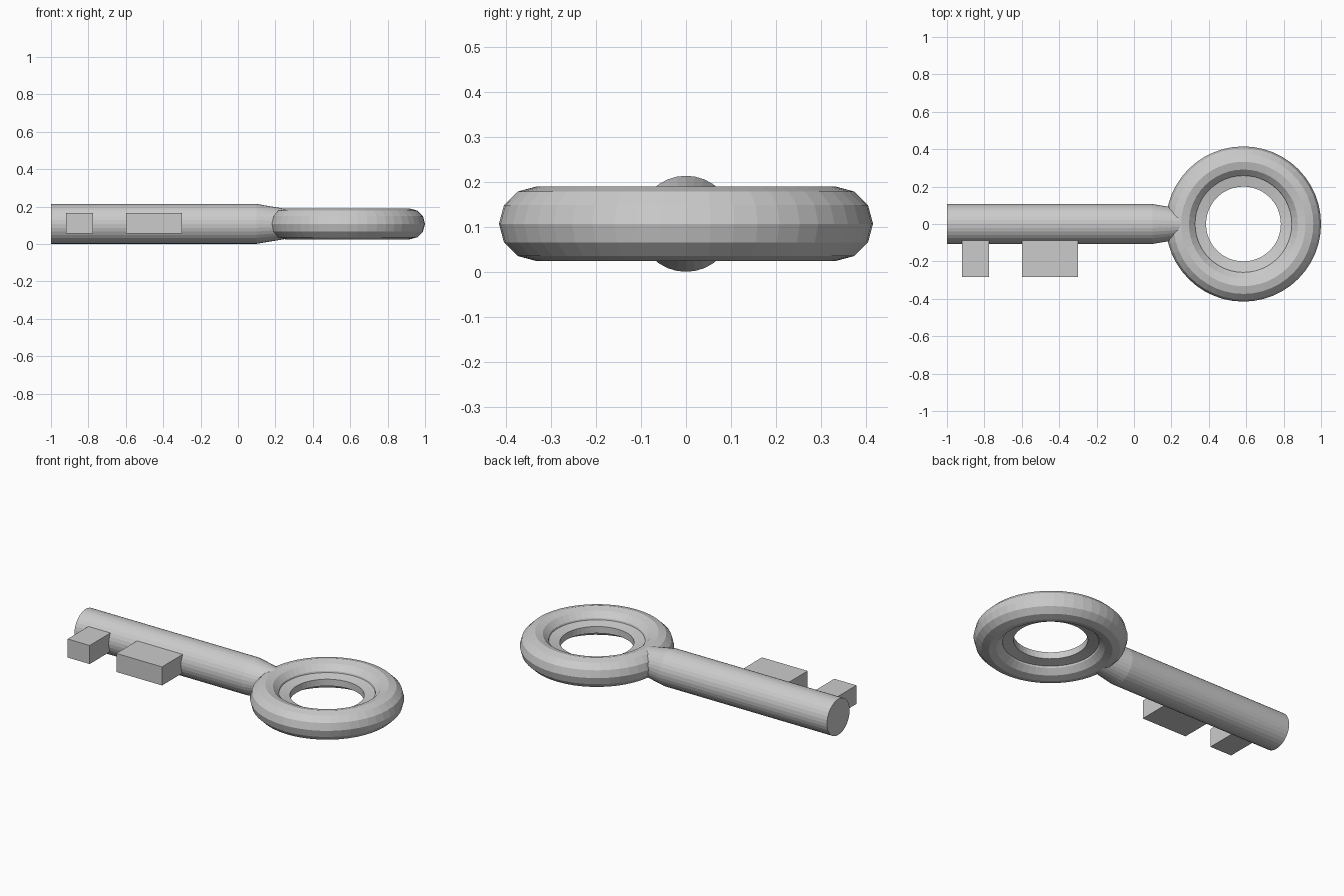
import bpy, bmesh, math
from mathutils import Matrix

if "Cube" in bpy.data.objects:
    bpy.data.objects.remove(bpy.data.objects["Cube"])

ZC = 0.107          # height of the key's centre line
RING_X = 0.585      # centre of the bow ring

metal = bpy.data.materials.new("grey metal")
metal.diffuse_color = (0.6, 0.6, 0.6, 1)
metal.use_nodes = True
metal.node_tree.nodes["Principled BSDF"].inputs["Base Color"].default_value = metal.diffuse_color


def finish(name, bm):
    bmesh.ops.recalc_face_normals(bm, faces=bm.faces[:])
    me = bpy.data.meshes.new(name)
    bm.to_mesh(me)
    bm.free()
    me.materials.append(metal)
    ob = bpy.data.objects.new(name, me)
    bpy.context.collection.objects.link(ob)
    return ob


def lathe(name, profile, matrix, steps, closed):
    """Spin (radius, height) points about z, then place with matrix."""
    bm = bmesh.new()
    rings = []
    for i in range(steps):
        a = 2 * math.pi * i / steps
        rings.append([bm.verts.new((r * math.cos(a), r * math.sin(a), h)) for r, h in profile])
    n = len(profile)
    for i in range(steps):
        p, q = rings[i], rings[(i + 1) % steps]
        for j in range(n if closed else n - 1):
            k = (j + 1) % n
            bm.faces.new((p[j], q[j], q[k], p[k]))
    if not closed:
        bm.faces.new([r[0] for r in rings])
        bm.faces.new([r[-1] for r in rings])
    bmesh.ops.transform(bm, matrix=matrix, verts=bm.verts[:])
    return finish(name, bm)


def box(name, lo, hi):
    bm = bmesh.new()
    bmesh.ops.create_cube(bm, size=1)
    for v in bm.verts:
        v.co = [(a + b) / 2 + c * (b - a) for a, b, c in zip(lo, hi, v.co)]
    return finish(name, bm)


# Bow: round ring with a twelve-sided section
at_ring = Matrix.Translation((RING_X, 0, ZC))
section = [(0.3325 + 0.0825 * math.cos(math.pi * i / 6),
            0.0825 * math.sin(math.pi * i / 6)) for i in range(12)]
lathe("bow_ring", section, at_ring, 48, True)

# Thin lip inside the bow
lathe("bow_inner_lip", [(0.2, -0.02), (0.268, -0.034), (0.268, 0.034), (0.2, 0.02)],
      at_ring, 48, True)

# Shaft with a tapered neck running into the bow
along_x = Matrix.Translation((0, 0, ZC)) @ Matrix.Rotation(math.pi / 2, 4, 'Y')
lathe("shaft", [(0.1065, -1.0), (0.1065, 0.1), (0.078, 0.27)], along_x, 32, False)

# Teeth
for name, x0, x1 in (("tip_tooth", -0.92, -0.775), ("wide_tooth", -0.60, -0.30)):
    box(name, (x0, -0.284, 0.055), (x1, -0.03, 0.165))
